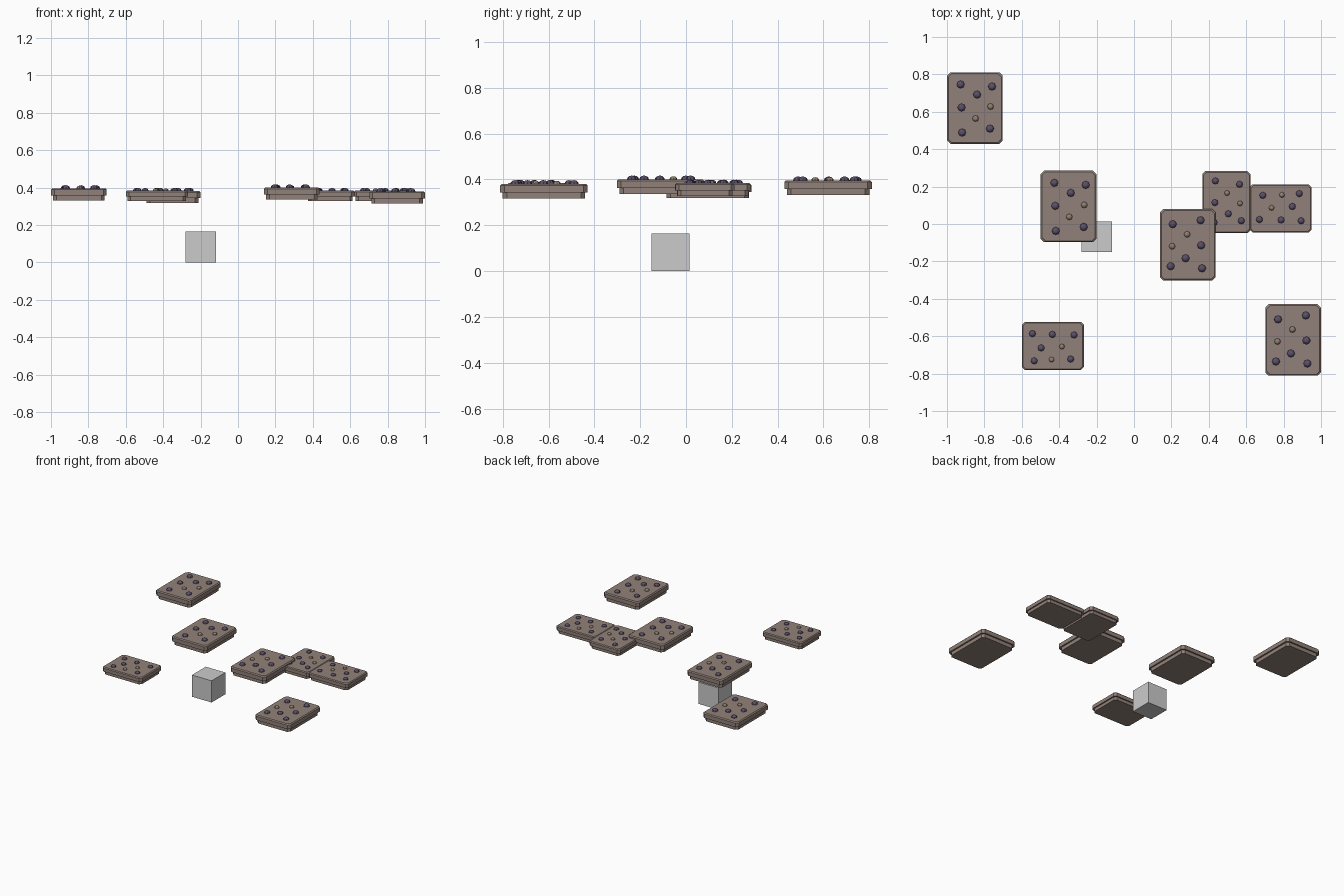
import bpy, bmesh
from mathutils import Matrix

if "Cube" in bpy.data.objects:
    bpy.data.objects.remove(bpy.data.objects["Cube"])


def material(name, rgb):
    m = bpy.data.materials.new(name)
    m.diffuse_color = (*rgb, 1)
    m.use_nodes = True
    m.node_tree.nodes["Principled BSDF"].inputs["Base Color"].default_value = m.diffuse_color
    return m


STONE = material("warm_stone", (0.285, 0.222, 0.192))
PURPLE = material("dusky_purple", (0.105, 0.08, 0.145))
TAN = material("dull_tan", (0.29, 0.215, 0.165))
GREY = material("plain_grey", (0.6, 0.6, 0.6))


def finish(bm, name, mats):
    me = bpy.data.meshes.new(name)
    bmesh.ops.recalc_face_normals(bm, faces=bm.faces)
    bm.to_mesh(me)
    bm.free()
    for m in mats:
        me.materials.append(m)
    ob = bpy.data.objects.new(name, me)
    bpy.context.collection.objects.link(ob)
    return ob


def ring(bm, hx, hy, cut, z, c):
    pts = [(hx, -hy + cut), (hx, hy - cut), (hx - cut, hy), (-hx + cut, hy),
           (-hx, hy - cut), (-hx, -hy + cut), (-hx + cut, -hy), (hx - cut, -hy)]
    return [bm.verts.new((c[0] + x, c[1] + y, z)) for x, y in pts]


def slab(name, c, hx, hy, cut, levels):
    """Cut-corner slab through (inset, z) levels."""
    bm = bmesh.new()
    rings = [ring(bm, hx - i, hy - i, cut, z, c) for i, z in levels]
    for a, b in zip(rings, rings[1:]):
        for k in range(8):
            bm.faces.new((a[k], a[(k + 1) % 8], b[(k + 1) % 8], b[k]))
    bm.faces.new(rings[0][::-1])
    bm.faces.new(rings[-1])
    finish(bm, name, [STONE])


# Stud layout on one tile: x, y, is_tan
STUDS = [(-.076, .126, 0), (.092, .115, 0), (.012, .072, 0), (-.071, .003, 0),
         (.084, .008, 1), (.004, -.056, 1), (-.068, -.131, 0), (.081, -.110, 0)]


def tile(name, cx, cy, z, s, ax):
    """ax = 2x2 layout (turn or mirror) of the tile: rows for x and y."""
    (a, b), (c, d) = ax
    hx = s * (abs(a) * .149 + abs(b) * .191)
    hy = s * (abs(c) * .149 + abs(d) * .191)
    # Narrow base and wider bevelled cap
    slab(name + "_base", (cx, cy), hx, hy, .018 * s, [(.011 * s, z), (.011 * s, z + .028 * s)])
    slab(name + "_cap", (cx, cy), hx, hy, .018 * s,
         [(0, z + .027 * s), (0, z + .057 * s), (.007 * s, z + .064 * s)])
    # Domed studs
    bm = bmesh.new()
    for x, y, tan in STUDS:
        r, h = (.017, .014) if tan else (.021, .017)
        pos = (cx + s * (a * x + b * y), cy + s * (c * x + d * y), z + .064 * s)
        old = set(bm.faces)
        bmesh.ops.create_uvsphere(
            bm, u_segments=8, v_segments=6, radius=1,
            matrix=Matrix.Translation(pos) @ Matrix.Diagonal((r * s, r * s, h * s, 1)))
        for f in bm.faces:
            if f not in old:
                f.material_index = tan
    finish(bm, name + "_studs", [PURPLE, TAN])


SAME, TURN = ((1, 0), (0, 1)), ((-1, 0), (0, -1))
FLIP_Y, SWAP, SWAP_NEG = ((1, 0), (0, -1)), ((0, 1), (1, 0)), ((0, -1), (-1, 0))

# Seven floating tiles, four large and three small
tile("back_left_tile", -.851, .62, .332, 1, SAME)
tile("middle_left_tile", -.35, .094, .318, 1, SAME)
tile("centre_tile", .288, -.111, .336, 1, TURN)
tile("front_right_tile", .851, -.62, .316, 1, TURN)
tile("front_left_small_tile", -.434, -.652, .328, .866, SWAP_NEG)
tile("middle_small_tile", .494, .117, .328, .866, FLIP_Y)
tile("right_small_tile", .784, .083, .328, .866, SWAP)

# Plain cube standing on the ground
bm = bmesh.new()
bmesh.ops.create_cube(bm, size=.165, matrix=Matrix.Translation((-.199, -.068, .0825)))
finish(bm, "ground_cube", [GREY])
